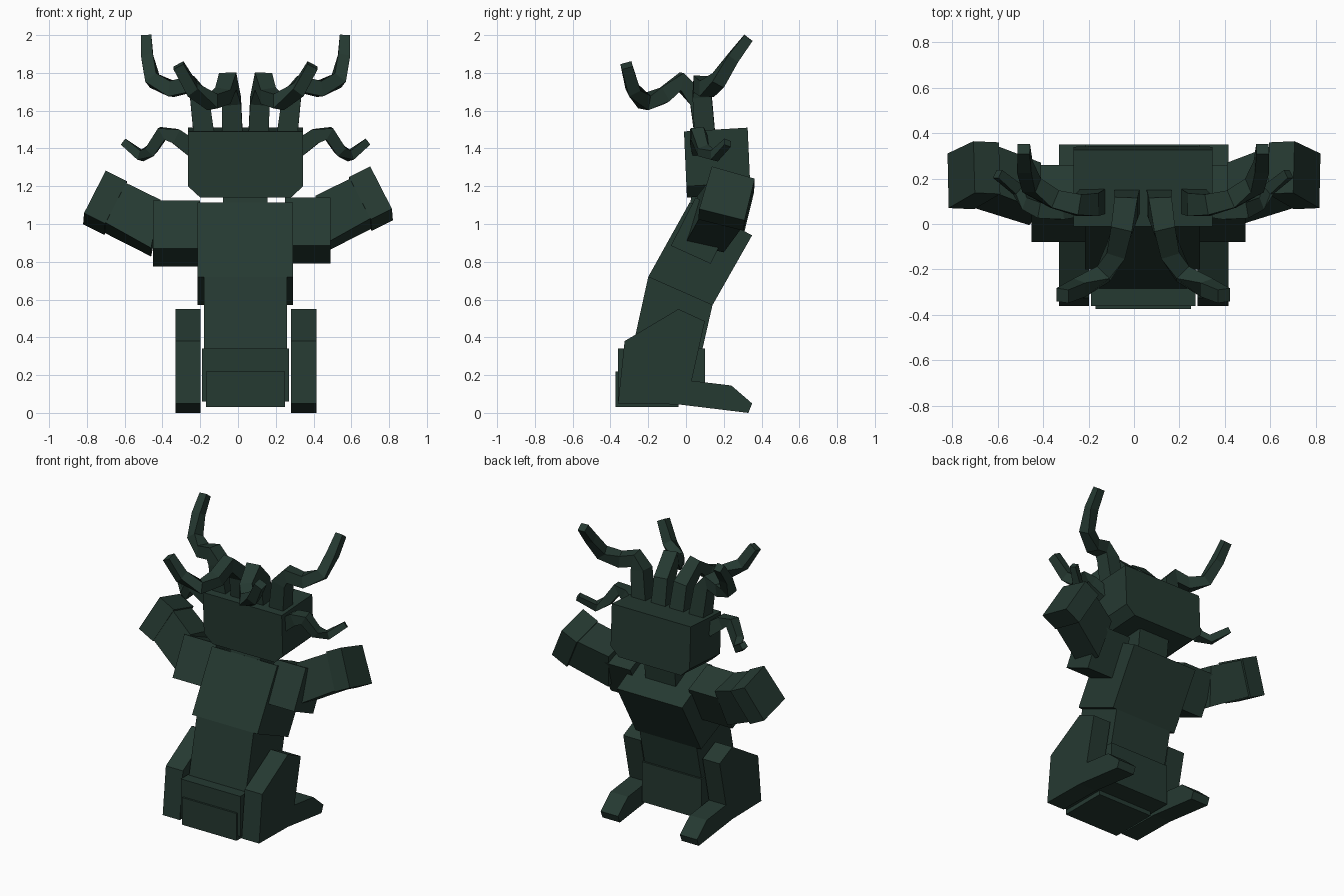
import bpy, bmesh
from mathutils import Vector

if "Cube" in bpy.data.objects:
    bpy.data.objects.remove(bpy.data.objects["Cube"], do_unlink=True)

COLOUR = (0.0185, 0.041, 0.031, 1)
green = bpy.data.materials.new("dark_green")
green.use_nodes = True
green.diffuse_color = COLOUR
bsdf = green.node_tree.nodes["Principled BSDF"]
bsdf.inputs["Base Color"].default_value = COLOUR
bsdf.inputs["Roughness"].default_value = 0.9
MID = 0.04  # symmetry plane of body and horns


def loft(name, rings):
    """Join equal-length rings of points into a capped, flat-shaded solid."""
    bm = bmesh.new()
    rows = [[bm.verts.new(p) for p in ring] for ring in rings]
    n = len(rows[0])
    for a, b in zip(rows, rows[1:]):
        for i in range(n):
            j = (i + 1) % n
            bm.faces.new((a[i], a[j], b[j], b[i]))
    bm.faces.new(rows[0][::-1])
    bm.faces.new(rows[-1])
    bmesh.ops.recalc_face_normals(bm, faces=bm.faces)
    mesh = bpy.data.meshes.new(name)
    bm.to_mesh(mesh)
    bm.free()
    mesh.materials.append(green)
    obj = bpy.data.objects.new(name, mesh)
    bpy.context.collection.objects.link(obj)
    return obj


def side_prism(name, x0, x1, profile):
    """Extrude a (y, z) profile across x."""
    return loft(name, [[(x, y, z) for y, z in profile] for x in (x0, x1)])


def rect(y0, y1, z0, z1):
    return [(y0, z0), (y0, z1), (y1, z1), (y1, z0)]


def flip(points, mid=MID, dz=0):
    return [(2 * mid - p[0], p[1], p[2] + dz) for p in points]


def horn(name, path, sizes, ref):
    """Sweep a tapering square along a path."""
    pts = [Vector(p) for p in path]
    rings = []
    for i, p in enumerate(pts):
        before, after = pts[max(i - 1, 0)], pts[min(i + 1, len(pts) - 1)]
        t = (after - before).normalized()
        v = t.cross(Vector(ref)).normalized()
        u = v.cross(t)
        h = sizes[0] + (sizes[1] - sizes[0]) * i / (len(pts) - 1)
        rings.append([p + h * (a * u + b * v) for a, b in ((-1, -1), (1, -1), (1, 1), (-1, 1))])
    loft("left_" + name, rings)
    loft("right_" + name, [flip(r) for r in rings])


# Torso
side_prism("base_plate", -0.17, 0.25, rect(-0.373, -0.04, 0.03, 0.22))
side_prism("pelvis", -0.19, 0.27, rect(-0.36, 0.1, 0.06, 0.34))
side_prism("belly", -0.18, 0.26, [(-0.31, 0.22), (-0.2, 0.72), (0.14, 0.57), (0.06, 0.22)])
side_prism("chest", -0.215, 0.29, [(-0.2, 0.72), (0.02, 1.115), (0.35, 0.94), (0.14, 0.57)])
side_prism("neck", -0.08, 0.155, [(0.0, 1.0), (0.04, 1.2), (0.25, 1.2), (0.22, 0.95)])

# Legs with feet
leg = [(-0.36, 0.05), (-0.325, 0.38), (-0.04, 0.55), (0.1, 0.485), (0.03, 0.17),
       (0.24, 0.145), (0.35, 0.05), (0.33, 0), (-0.04, 0.045)]
side_prism("left_leg", 0.28, 0.415, leg)
side_prism("right_leg", -0.33, -0.198, leg)

# Head with chamfered lower side edges, leaning slightly
outline = [(-0.305, 1.2), (-0.305, 1.49), (0.305, 1.49), (0.305, 1.2), (0.24, 1.14), (-0.24, 1.14)]
loft("head", [[(MID + x, y - 0.045 * (z - 1.14), z + dz) for x, z in outline]
              for y, dz in ((0.005, 0), (0.342, 0.02))])

# Shoulders
shoulder = [(-0.08, 0.885), (0.05, 1.14), (0.26, 1.045), (0.13, 0.79)]
side_prism("left_shoulder", 0.25, 0.49, shoulder)
side_prism("right_shoulder", -0.45, -0.2, [(y, z - 0.015) for y, z in shoulder])

# Forearms and hands
fist = [Vector(p) for p in ((0.815, 0.07, 1.08), (0.70, 0.137, 1.305),
                            (0.706, 0.364, 1.24), (0.82, 0.31, 1.02))]
along = Vector((0.112, 0.005, 0.056))
centre = sum(fist, Vector()) / len(fist)
cuff = [centre + (p - centre) * 0.93 - along * 0.8 for p in fist]
elbow = [(0.46, -0.005, 0.895), (0.41, 0.06, 1.15), (0.41, 0.27, 1.1), (0.46, 0.2, 0.85)]
hand_rings = [[p - along for p in fist], fist]
for side in ("left", "right"):
    for part, rings in (("hand", hand_rings), ("forearm", [elbow, cuff])):
        if side == "right":
            rings = [flip(r, 0, -0.022) for r in rings]
        loft(side + "_" + part, rings)

# Horns
horn("front_horn", [(0.11, 0.1, 1.47), (0.115, 0.07, 1.65), (0.135, -0.03, 1.755),
                    (0.16, -0.12, 1.68), (0.215, -0.22, 1.645), (0.32, -0.28, 1.71),
                    (0.395, -0.315, 1.84)], (0.055, 0.03), (1, 0, 0))
horn("back_horn", [(0.26, 0.1, 1.47), (0.285, 0.085, 1.68), (0.33, 0.085, 1.74),
                   (0.43, 0.11, 1.715), (0.53, 0.17, 1.76), (0.56, 0.25, 1.88),
                   (0.565, 0.33, 1.985)], (0.055, 0.027), (0, 1, 0))
horn("side_horn", [(0.32, 0.08, 1.40), (0.41, 0.06, 1.465), (0.48, 0.06, 1.48),
                   (0.54, 0.09, 1.39), (0.59, 0.15, 1.36), (0.68, 0.22, 1.43)],
     (0.045, 0.02), (0, 1, 0))
